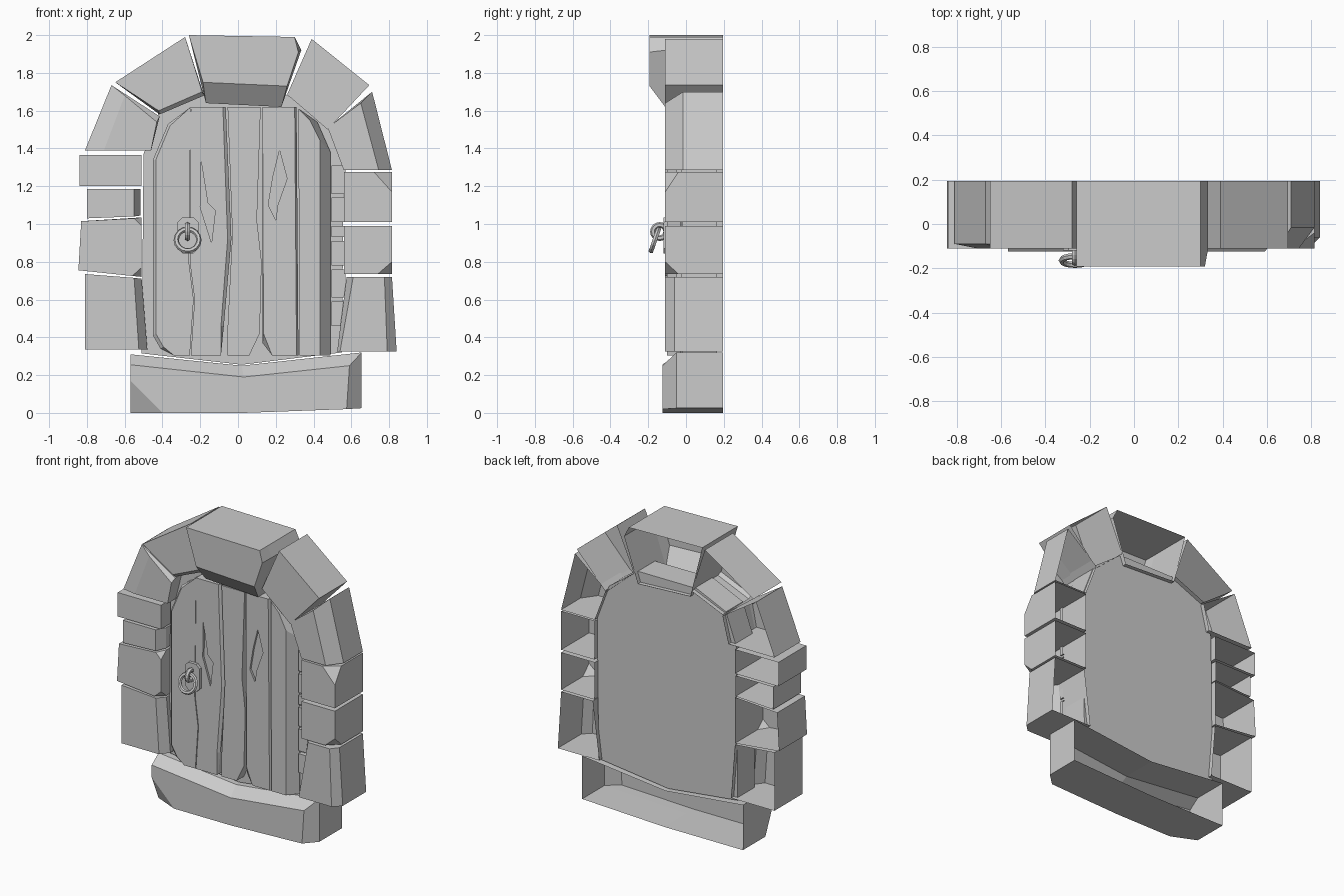
import bpy
import bmesh
import math

default_cube = bpy.data.objects.get("Cube")
if default_cube:
    bpy.data.objects.remove(default_cube, do_unlink=True)

# Single plain grey for the whole model
grey = bpy.data.materials.new("plain_grey")
grey.use_nodes = True
grey.diffuse_color = (0.6, 0.6, 0.6, 1)
grey.node_tree.nodes["Principled BSDF"].inputs["Base Color"].default_value = grey.diffuse_color

BACK = 0.195


def block(name, outline, front=None, front_y=-.11, shoulder=-.05, back_y=BACK, closed=False):
    """Extrude an (x, z) outline from back to shoulder, then taper to the front
    face, where the corners listed in 'front' move to new positions."""
    front = front or {}
    front_outline = [front.get(i, corner) for i, corner in enumerate(outline)]
    bm = bmesh.new()
    loops = []
    for points, y in ((outline, back_y), (outline, shoulder), (front_outline, front_y)):
        loops.append([bm.verts.new((x, y, z)) for x, z in points])
    count = len(outline)
    for first, second in zip(loops, loops[1:]):
        for i in range(count):
            j = (i + 1) % count
            bm.faces.new((first[i], first[j], second[j], second[i]))
    bm.faces.new(loops[-1])
    if closed:
        bm.faces.new(loops[0])
    bmesh.ops.remove_doubles(bm, verts=bm.verts, dist=.0005)
    bmesh.ops.recalc_face_normals(bm, faces=bm.faces)
    face = min(bm.faces, key=lambda f: f.calc_center_median().y)
    if face.normal.y > 0:
        bmesh.ops.reverse_faces(bm, faces=bm.faces)
    mesh = bpy.data.meshes.new(name)
    bm.to_mesh(mesh)
    bm.free()
    mesh.materials.append(grey)
    obj = bpy.data.objects.new(name, mesh)
    bpy.context.collection.objects.link(obj)
    return obj


def rectangle(left, right, bottom, top):
    return [(left, top), (right, top), (right, bottom), (left, bottom)]


def carve(target, outline):
    """Cut a shallow groove into the front of a plank."""
    cutter = block("groove_cutter", outline, front_y=-.2, shoulder=-.15, back_y=-.085, closed=True)
    cutter.hide_render = True
    cut = target.modifiers.new("groove", "BOOLEAN")
    cut.operation = "DIFFERENCE"
    cut.solver = "EXACT"
    cut.object = cutter
    bpy.context.view_layer.objects.active = target
    bpy.ops.object.modifier_apply(modifier=cut.name)
    bpy.data.objects.remove(cutter, do_unlink=True)


def ring(name, location, rotation, radius, thickness):
    bpy.ops.mesh.primitive_torus_add(location=location, rotation=rotation, major_radius=radius,
                                     minor_radius=thickness, major_segments=16, minor_segments=6)
    obj = bpy.context.object
    obj.name = name
    obj.data.materials.append(grey)


# Arch stones, hollow and open at the back
block("keystone", [(-.26, 2), (.3, 1.99), (.335, 1.92), (.23, 1.62), (-.17, 1.64)],
      {2: (.32, 1.91), 3: (.26, 1.73), 4: (-.185, 1.75)}, front_y=-.193, shoulder=-.11)
block("right_upper_arch_stone", [(-.28, 1.99), (-.65, 1.75), (-.415, 1.58), (-.18, 1.68)],
      {2: (-.42, 1.6), 3: (-.19, 1.7)}, shoulder=-.09)
block("right_lower_arch_stone", [(-.67, 1.735), (-.81, 1.39), (-.46, 1.39), (-.415, 1.57)],
      {0: (-.6, 1.68), 1: (-.71, 1.39), 3: (-.43, 1.54)}, shoulder=-.09)
block("left_upper_arch_stone", [(.39, 1.98), (.695, 1.735), (.475, 1.5), (.26, 1.685)], shoulder=-.09)
block("left_lower_arch_stone", [(.71, 1.7), (.815, 1.285), (.56, 1.285), (.475, 1.51)],
      {0: (.65, 1.64), 1: (.745, 1.285)}, shoulder=-.015)

# Right column of stones
block("right_stone_top", rectangle(-.84, -.51, 1.2, 1.365))
block("right_stone_thin", [(-.8, 1.185), (-.515, 1.185), (-.515, 1.045), (-.8, 1.03)],
      {1: (-.55, 1.185), 2: (-.55, 1.04)})
block("right_stone_middle",
      [(-.83, 1.015), (-.51, 1.035), (-.51, 1.035), (-.51, .72), (-.51, .72), (-.845, .755)],
      {1: (-.55, 1.03), 2: (-.51, .99), 3: (-.51, .77), 4: (-.56, .725)})
block("right_stone_bottom", [(-.81, .735), (-.51, .71), (-.48, .335), (-.81, .335)],
      {1: (-.55, .715), 2: (-.525, .335)})

# Left column of stones
block("left_stone_top", [(.56, 1.275), (.815, 1.275), (.815, 1.275), (.815, 1.01), (.56, 1.01)],
      {1: (.72, 1.275), 2: (.815, 1.17)}, shoulder=-.04)
block("left_stone_middle", [(.56, .99), (.815, .99), (.815, .735), (.815, .735), (.56, .735)],
      {2: (.815, .8), 3: (.74, .735)}, shoulder=-.04)
block("left_stone_bottom", [(.575, .72), (.815, .72), (.84, .325), (.525, .325)],
      {0: (.61, .72), 1: (.775, .72), 2: (.79, .325), 3: (.54, .325)}, shoulder=-.06)

# Door sill with a sagging top and a chipped corner
block("sill", [(-.57, .31), (.02, .25), (.655, .32), (.655, .025), (.03, 0), (-.57, 0), (-.57, 0)],
      {0: (-.57, .255), 1: (.03, .19), 2: (.59, .25), 3: (.575, .02), 5: (-.4, 0), 6: (-.57, .17)},
      front_y=-.125, shoulder=-.05)

# Door slab behind the planks
block("door_slab", [(-.51, .315), (.02, .255), (.55, .32), (.56, 1.3), (.47, 1.53), (.25, 1.69),
                    (-.2, 1.69), (-.42, 1.59), (-.5, 1.37)],
      front_y=-.02, shoulder=0, back_y=.165, closed=True)

# Planks
plank = dict(front_y=-.1, shoulder=-.085, back_y=-.025, closed=True)
block("plank_far_right", [(-.25, 1.62), (-.37, 1.53), (-.45, 1.34), (-.45, .41), (-.41, .34),
                          (-.34, .305), (-.255, .305), (-.235, .6), (-.26, .8)],
      {1: (-.36, 1.52), 2: (-.435, 1.34), 3: (-.435, .42), 4: (-.395, .35)}, **plank)
ringed = block("plank_right", [(-.25, 1.62), (-.065, 1.62), (-.035, .92), (-.075, .46), (-.09, .305),
                               (-.25, .305), (-.23, .6), (-.255, .8)],
               {1: (-.08, 1.62), 2: (-.055, .92), 3: (-.09, .46)}, **plank)
block("plank_middle", [(-.055, 1.62), (.12, 1.62), (.1, 1.02), (.125, .8), (.115, .42), (.06, .305),
                       (-.055, .305), (-.055, .45), (-.03, .95)], **plank)
grooved = block("plank_left", [(.13, 1.62), (.31, 1.62), (.32, .305), (.19, .305), (.13, .37)],
                {1: (.3, 1.62), 2: (.31, .305), 3: (.18, .305), 4: (.135, .42)}, **plank)
block("plank_far_left", [(.32, 1.61), (.42, 1.54), (.49, 1.38), (.49, .305), (.325, .305)],
      {1: (.38, 1.55), 2: (.435, 1.44), 3: (.435, .305)},
      front_y=-.1, shoulder=-.03, back_y=-.025, closed=True)

# Zigzag cracks in two planks
carve(ringed, [(-.195, 1.33), (-.16, 1.11), (-.12, 1.07), (-.14, .9), (-.2, 1.09), (-.195, 1.2)])
carve(grooved, [(.22, 1.39), (.26, 1.24), (.21, 1.1), (.2, 1.02), (.16, 1.1), (.185, 1.25)])

# Stacked jamb bricks on the hinge side
for number, (bottom, top) in enumerate([(.46, .59), (.61, .76), (.78, .91), (.93, .99),
                                        (1.01, 1.14), (1.16, 1.31)]):
    block(f"jamb_brick_{number}", rectangle(.495, .57, bottom, top),
          front_y=-.05, shoulder=-.04, back_y=-.02)

# Handle: plate, staple and hanging ring
block("handle_plate", [(-.295, 1.035), (-.235, 1.035), (-.21, 1.01), (-.21, .87), (-.235, .845),
                       (-.295, .845), (-.32, .87), (-.32, 1.01)],
      front_y=-.12, shoulder=-.11, back_y=-.095, closed=True)
ring("handle_staple", (-.267, -.14, .96), (0, math.radians(90), 0), .035, .015)
ring("handle_ring", (-.267, -.165, .915), (math.radians(71), 0, 0), .06, .014)
